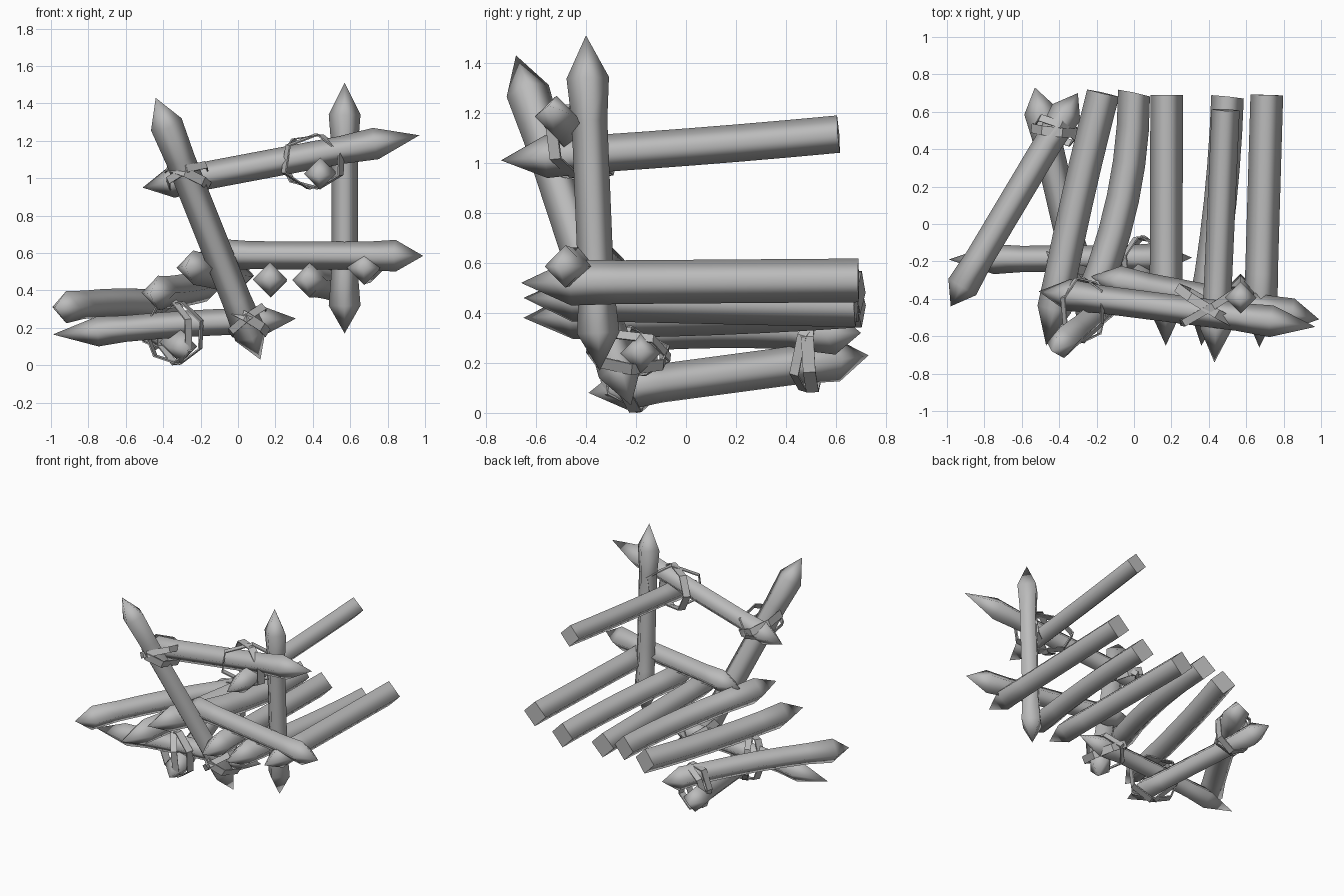
import bpy
import bmesh
import math
from mathutils import Vector

if "Cube" in bpy.data.objects:
    bpy.data.objects.remove(bpy.data.objects["Cube"], do_unlink=True)

grey = bpy.data.materials.new("plain grey")
grey.use_nodes = True
colour = (0.5, 0.5, 0.5, 1)
grey.diffuse_color = colour
grey.node_tree.nodes["Principled BSDF"].inputs["Base Color"].default_value = colour


def finish(name, bm):
    bmesh.ops.recalc_face_normals(bm, faces=bm.faces)
    mesh = bpy.data.meshes.new(name)
    bm.to_mesh(mesh)
    bm.free()
    mesh.materials.append(grey)
    obj = bpy.data.objects.new(name, mesh)
    bpy.context.collection.objects.link(obj)


def frame(axis):
    """Two directions square to the axis, the first as upright as possible."""
    ref = Vector((0, 1, 0)) if abs(axis.z) > 0.7 else Vector((0, 0, 1))
    u = (ref - axis * ref.dot(axis)).normalized()
    return u, axis.cross(u)


def log(name, start, end, r=0.085, tips=(0.18, 0.18), bend=(0, 0, 0), waist=0.88):
    """Four-sided pole, gently bent; a tip length of 0 leaves a sawn end."""
    a, b = Vector(start), Vector(end)
    axis = (b - a).normalized()
    u, v = frame(axis)
    p, q = a + axis * tips[0], b - axis * tips[1]
    bm = bmesh.new()
    rings = []
    steps = 6
    for i in range(steps + 1):
        t = i / steps
        arch = 4 * t * (1 - t)
        c = p.lerp(q, t) + Vector(bend) * arch
        pointed = (tips[0] and i == 0) or (tips[1] and i == steps)
        k = r if pointed else r * waist
        rings.append([bm.verts.new(c + d * k) for d in (u, v, -u, -v)])
    for lo, hi in zip(rings, rings[1:]):
        for i in range(4):
            j = (i + 1) % 4
            bm.faces.new((lo[i], lo[j], hi[j], hi[i])).smooth = True
    # Sharpened points or flat sawn ends
    for ring, point, length in ((rings[0], a, tips[0]), (rings[-1], b, tips[1])):
        if length:
            apex = bm.verts.new(point)
            for i in range(4):
                bm.faces.new((ring[i], ring[(i + 1) % 4], apex)).smooth = True
        else:
            bm.faces.new(ring)
    finish(name, bm)


def band(name, centre, axis, ru, rv, width=0.05, sides=7, turn=0.3):
    """Flat strap wound once round a joint."""
    axis = Vector(axis).normalized()
    u, v = frame(axis)
    bm = bmesh.new()
    loops = []
    for i in range(sides):
        ang = math.tau * i / sides + turn
        radial = u * math.cos(ang) * ru + v * math.sin(ang) * rv
        loops.append([bm.verts.new(Vector(centre) + radial * k + axis * w * width / 2)
                      for k, w in ((1, -1), (1, 1), (0.95, 1), (0.95, -1))])
    for i in range(sides):
        lo, hi = loops[i], loops[(i + 1) % sides]
        for j in range(4):
            k = (j + 1) % 4
            bm.faces.new((lo[j], lo[k], hi[k], hi[j]))
    finish(name, bm)


# Upright posts
log("leaning_post", (-0.44, -0.68, 1.43), (0.12, -0.22, 0.03), 0.088, (0.16, 0.15), waist=0.9)
log("straight_post", (0.57, -0.40, 1.51), (0.57, -0.345, 0.17), 0.085, (0.17, 0.15), waist=0.84)

# Cross rails at the front
log("upper_rail", (-0.51, -0.36, 0.95), (0.97, -0.55, 1.23), 0.085, (0.16, 0.24))
log("lower_rail", (-0.23, -0.28, 0.59), (0.99, -0.51, 0.585), 0.085, (0.15, 0.15))
log("upper_side_pole", (0.43, -0.74, 1.01), (0.49, 0.61, 1.115), 0.085, (0.18, 0), (0, 0, -0.005))

# Row of floor poles, sharpened in front and sawn at the back
floor_poles = (
    ((-0.47, -0.65, 0.38), (-0.165, 0.70, 0.43), (-0.01, 0, -0.01)),
    ((-0.28, -0.62, 0.53), (0.00, 0.70, 0.48), (0.06, 0, -0.02)),
    ((0.17, -0.65, 0.46), (0.175, 0.69, 0.45), (0, 0, 0)),
    ((0.36, -0.65, 0.46), (0.50, 0.68, 0.43), (0.02, 0, 0)),
    ((0.67, -0.66, 0.52), (0.71, 0.69, 0.53), (0, 0, 0)),
)
for n, (start, end, bend) in enumerate(floor_poles, 1):
    log(f"floor_pole_{n}", start, end, 0.092, (0.2, 0), bend, 0.95)

# Fallen triangle of poles on the ground
log("ground_front_pole", (-0.99, -0.19, 0.165), (0.31, -0.18, 0.25), 0.08, (0.24, 0.18), (0, 0, 0.01))
log("ground_outer_pole", (-0.98, -0.44, 0.31), (-0.30, 0.70, 0.32), 0.086, (0.12, 0.12), (0, 0, 0.02))
log("ground_inner_pole", (-0.27, -0.39, 0.08), (-0.53, 0.73, 0.23), 0.088, (0.15, 0.13))

# Straps crossed over each joint
joints = (
    ("leaning_joint", (-0.27, -0.46, 1.01), (0.45, 0.1, 1), (-0.45, 0.25, 1), 0.18, 0.13),
    ("upper_joint", (0.40, -0.44, 1.09), (0.6, 1, 0.1), (-0.6, 1, 0.1), 0.15, 0.20),
    ("ground_front_joint", (-0.34, -0.21, 0.175), (0.35, 1, 0.1), (1, 0.6, 0.1), 0.175, 0.17),
    ("post_foot_joint", (0.05, -0.23, 0.24), (0.6, 0.1, 1), (-0.7, 0.1, 0.9), 0.17, 0.13),
    ("ground_back_joint", (-0.42, 0.50, 0.245), (0.1, 1, 0.05), (0.5, 1, -0.3), 0.165, 0.13),
)
for name, centre, axis_a, axis_b, ru, rv in joints:
    band(name + "_strap_a", centre, axis_a, ru, rv)
    band(name + "_strap_b", centre, axis_b, ru, rv, 0.04, 6, 0.1)
